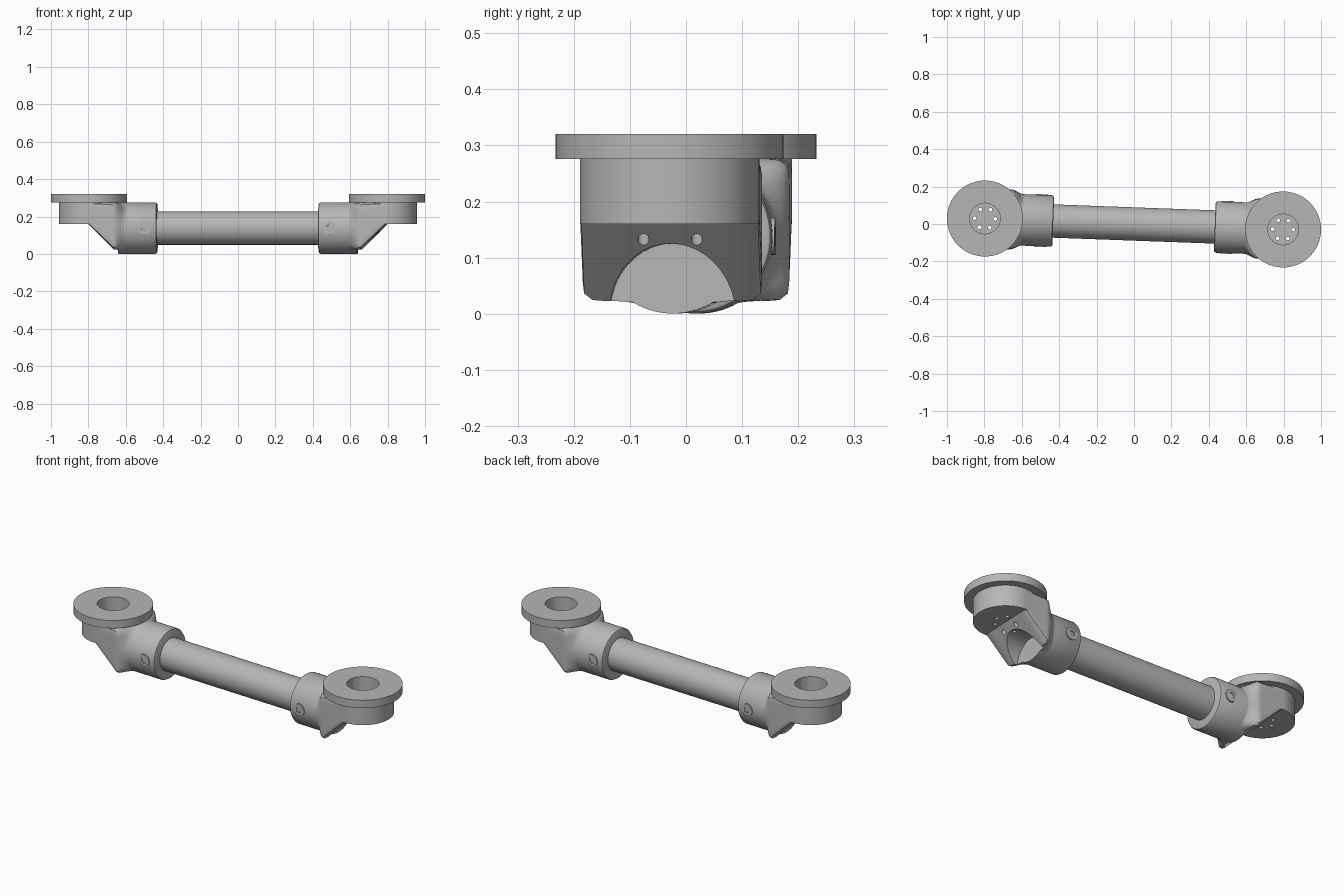
import bpy, bmesh, math
from mathutils import Matrix, Vector

old = bpy.data.objects.get("Cube")
if old:
    bpy.data.objects.remove(old, do_unlink=True)

grey = bpy.data.materials.new("machined_grey")
grey.use_nodes = True
GREY = (0.47, 0.47, 0.47, 1)
grey.diffuse_color = GREY
grey.node_tree.nodes["Principled BSDF"].inputs["Base Color"].default_value = GREY

AXIS_Z = 0.138      # height of the tube axis
HUB_X = 0.7975      # distance of each flange axis from the middle
YAW = Matrix.Rotation(math.radians(-2.1), 4, 'Z')
ALONG_X = Matrix.Translation((0, 0, AXIS_Z)) @ Matrix.Rotation(math.pi / 2, 4, 'Y')
HUB = Matrix.Translation((HUB_X, 0, 0))


def loft(name, rings, matrix):
    """Skin a list of equal rings and cap both ends."""
    bm = bmesh.new()
    loops = [[bm.verts.new(matrix @ Vector(p)) for p in ring] for ring in rings]
    n = len(loops[0])
    for a, b in zip(loops, loops[1:]):
        for i in range(n):
            j = (i + 1) % n
            bm.faces.new((a[i], a[j], b[j], b[i]))
    bm.faces.new(loops[0])
    bm.faces.new(loops[-1])
    bmesh.ops.recalc_face_normals(bm, faces=bm.faces)
    mesh = bpy.data.meshes.new(name)
    bm.to_mesh(mesh)
    bm.free()
    mesh.materials.append(grey)
    obj = bpy.data.objects.new(name, mesh)
    bpy.context.collection.objects.link(obj)
    return obj


def circle(rx, ry, z, n):
    return [(rx * math.cos(math.tau * i / n), ry * math.sin(math.tau * i / n), z)
            for i in range(n)]


def lathe(name, profile, matrix, n=64):
    return loft(name, [circle(r, r, z, n) for r, z in profile], matrix)


def activate(obj):
    bpy.ops.object.select_all(action='DESELECT')
    obj.select_set(True)
    bpy.context.view_layer.objects.active = obj


def cut(obj, cutters):
    activate(obj)
    for cutter in cutters:
        mod = obj.modifiers.new("cut", 'BOOLEAN')
        mod.operation = 'DIFFERENCE'
        mod.solver = 'EXACT'
        mod.object = cutter
        bpy.ops.object.modifier_apply(modifier=mod.name)


def finish(obj, matrix):
    obj.data.transform(matrix)
    activate(obj)
    bpy.ops.object.shade_smooth_by_angle(angle=math.radians(32))


def neck_ring(x, n=64):
    """Round collar section blending to a boxy one, its underside sloping up."""
    t = min(max((x - 0.59) / 0.07, 0), 1)
    t = t * t * (3 - 2 * t)
    low = max(0.022, 0.16 - (HUB_X - x))
    ring = []
    for i in range(n):
        a = math.tau * (i + 0.5) / n
        c, s = math.cos(a), math.sin(a)
        # Rounded box as a superellipse
        k = (abs(c) ** 14 + abs(s) ** 14) ** (-1 / 14)
        box = Vector((0.16 * c * k, low + (0.276 - low) * (s * k + 1) / 2))
        rnd = Vector((0.136 * c, AXIS_Z + 0.136 * s))
        y, z = rnd.lerp(box, t)
        ring.append((x, y, z))
    return ring


def build_end(side, matrix):
    # Flange and cup with a blind bore
    cup = lathe(side + "_flange_cup",
                [(0.16, 0.16), (0.16, 0.276), (0.203, 0.276), (0.203, 0.32),
                 (0.082, 0.32), (0.082, 0.19)], HUB, 96)

    # Ribbed neck between cup and collar
    xs = [0.59 + 0.01 * i for i in range(8)] + [0.67, 0.72, 0.76, HUB_X]
    neck = loft(side + "_neck", [neck_ring(x) for x in xs], Matrix())

    # Cutters: bore, arched relief between the ribs, bolt circle
    bore = lathe("bore_cutter", [(0.082, 0.19), (0.082, 0.4)], HUB)
    arch = loft("arch_cutter", [[(z, x, y) for x, y, z in circle(0.112, 0.125, e, 64)]
                                for e in (0.64, 0.9)], Matrix())
    bolts = []
    for i in range(6):
        a = math.radians(30 + 60 * i)
        spot = Matrix.Translation((0.055 * math.sin(a + math.pi / 6),
                                   0.055 * math.cos(a + math.pi / 6), 0))
        spot = Matrix.Rotation(math.radians(30), 4, 'Z') @ spot
        bolts.append(lathe("bolt_cutter", [(0.01, -0.1), (0.01, 0.3)], HUB @ spot, 16))
    cut(cup, bolts)
    cut(neck, [arch, bore] + bolts)
    for cutter in [bore, arch] + bolts:
        bpy.data.objects.remove(cutter, do_unlink=True)

    # Collar clamping the tube
    collar = lathe(side + "_collar",
                   [(0.128, 0.432), (0.134, 0.435), (0.1375, 0.442), (0.1375, 0.64)],
                   ALONG_X, 96)
    parts = [cup, neck, collar]

    # Clamp screws on both sides of the collar
    for label, turn in (("front", 1), ("back", -1)):
        place = Matrix.Translation((0.495, 0, AXIS_Z)) @ Matrix.Rotation(turn * math.pi / 2, 4, 'X')
        parts.append(lathe(f"{side}_{label}_screw",
                           [(0.033, 0.12), (0.033, 0.141), (0.016, 0.141), (0.016, 0.13)],
                           place, 32))
    for part in parts:
        finish(part, matrix)


# Central tube
tube = lathe("tube", [(0.089, -0.6), (0.089, 0.6)], ALONG_X, 96)
finish(tube, YAW)

# Two identical ends, turned half a circle from each other
build_end("left", YAW)
build_end("right", YAW @ Matrix.Rotation(math.pi, 4, 'Z'))
